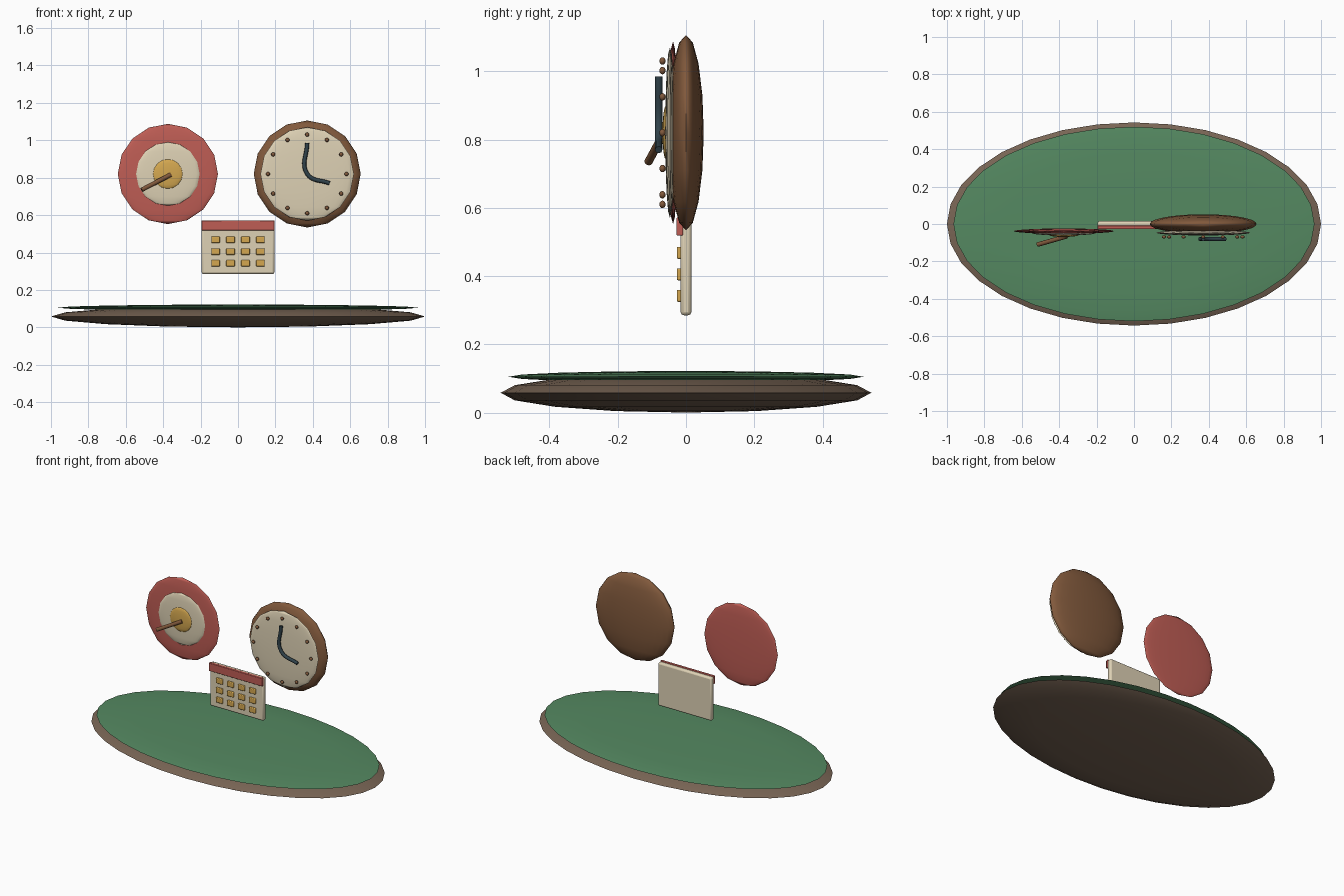
import bpy, math
from mathutils import Vector

if "Cube" in bpy.data.objects:
    bpy.data.objects.remove(bpy.data.objects["Cube"])


def material(name, rgb):
    m = bpy.data.materials.new(name)
    m.diffuse_color = (*rgb, 1)
    m.use_nodes = True
    m.node_tree.nodes["Principled BSDF"].inputs["Base Color"].default_value = m.diffuse_color
    return m


EARTH = material("earth", (0.19, 0.13, 0.09))
GREEN = material("green", (0.09, 0.25, 0.12))
RED = material("red", (0.52, 0.11, 0.09))
CREAM = material("cream", (0.73, 0.64, 0.46))
GOLD = material("gold", (0.66, 0.39, 0.08))
WOOD = material("wood", (0.22, 0.10, 0.045))
SLATE = material("slate", (0.03, 0.055, 0.07))


def finish(name, mat, smooth=40):
    o = bpy.context.object
    o.name = name
    o.data.materials.append(mat)
    bpy.ops.object.transform_apply(location=False, rotation=True, scale=True)
    bpy.ops.object.shade_smooth_by_angle(angle=math.radians(smooth))
    return o


def ellipsoid(name, loc, radii, mat, segments=28, rings=8):
    bpy.ops.mesh.primitive_uv_sphere_add(segments=segments, ring_count=rings, radius=1, location=loc)
    bpy.context.object.scale = radii
    return finish(name, mat, 60)


def box(name, loc, size, mat, bevel):
    bpy.ops.mesh.primitive_cube_add(size=1, location=loc)
    bpy.context.object.scale = size
    o = finish(name, mat)
    b = o.modifiers.new("bevel", 'BEVEL')
    b.width, b.segments = bevel, 2
    return o


def rod(name, a, b, radius, mat):
    a, b = Vector(a), Vector(b)
    bpy.ops.mesh.primitive_cylinder_add(vertices=12, radius=radius, depth=(b - a).length, location=(a + b) / 2)
    bpy.context.object.rotation_euler = (b - a).to_track_quat('Z', 'Y').to_euler()
    return finish(name, mat)


# Oval base with grass top
ellipsoid("base_rim", (0, 0, 0.058), (1, 0.543, 0.058), EARTH, 32)
ellipsoid("base_top", (0, 0, 0.105), (0.965, 0.52, 0.017), GREEN, 32)

# Target with arrow
TX, CX, Z = -0.375, 0.37, 0.82
ellipsoid("target_outer", (TX, -0.038, Z), (0.268, 0.014, 0.268), RED)
ellipsoid("target_middle", (TX, -0.049, Z), (0.17, 0.012, 0.17), CREAM)
ellipsoid("target_centre", (TX, -0.059, Z), (0.079, 0.01, 0.079), GOLD)
rod("arrow", (-0.36, -0.066, 0.816), (-0.515, -0.11, 0.735), 0.012, WOOD)

# Clock body, face and hour dots
ellipsoid("clock_body", (CX, 0, Z), (0.286, 0.052, 0.286), WOOD)
ellipsoid("clock_face", (CX, -0.047, Z), (0.25, 0.014, 0.25), CREAM)
for i in range(12):
    t = i * math.pi / 6
    ellipsoid(f"hour_dot_{i + 1}", (CX + 0.21 * math.sin(t), -0.069, Z + 0.21 * math.cos(t)),
              (0.011, 0.009, 0.011), WOOD, 12, 8)

# Clock hands, one smooth bent tube
curve = bpy.data.curves.new("clock_hands", 'CURVE')
curve.dimensions = '3D'
curve.bevel_depth, curve.bevel_resolution, curve.use_fill_caps = 0.011, 2, True
curve.resolution_u = 8
spline = curve.splines.new('BEZIER')
spline.bezier_points.add(2)
for p, (x, z) in zip(spline.bezier_points, [(0.37, 0.985), (0.37, 0.82), (0.49, 0.77)]):
    p.co = (x, -0.08, z)
    p.handle_left_type = p.handle_right_type = 'AUTO'
curve.materials.append(SLATE)
hands = bpy.data.objects.new("clock_hands", curve)
bpy.context.collection.objects.link(hands)

# Calendar page, header and day squares
box("calendar_page", (0, 0, 0.427), (0.39, 0.032, 0.284), CREAM, 0.01)
box("calendar_header", (0, -0.018, 0.545), (0.39, 0.019, 0.053), RED, 0.003)
for r in range(3):
    for c in range(4):
        box(f"day_{r}_{c}", (-0.12 + 0.08 * c, -0.019, 0.468 - 0.063 * r), (0.046, 0.016, 0.035), GOLD, 0.004)
